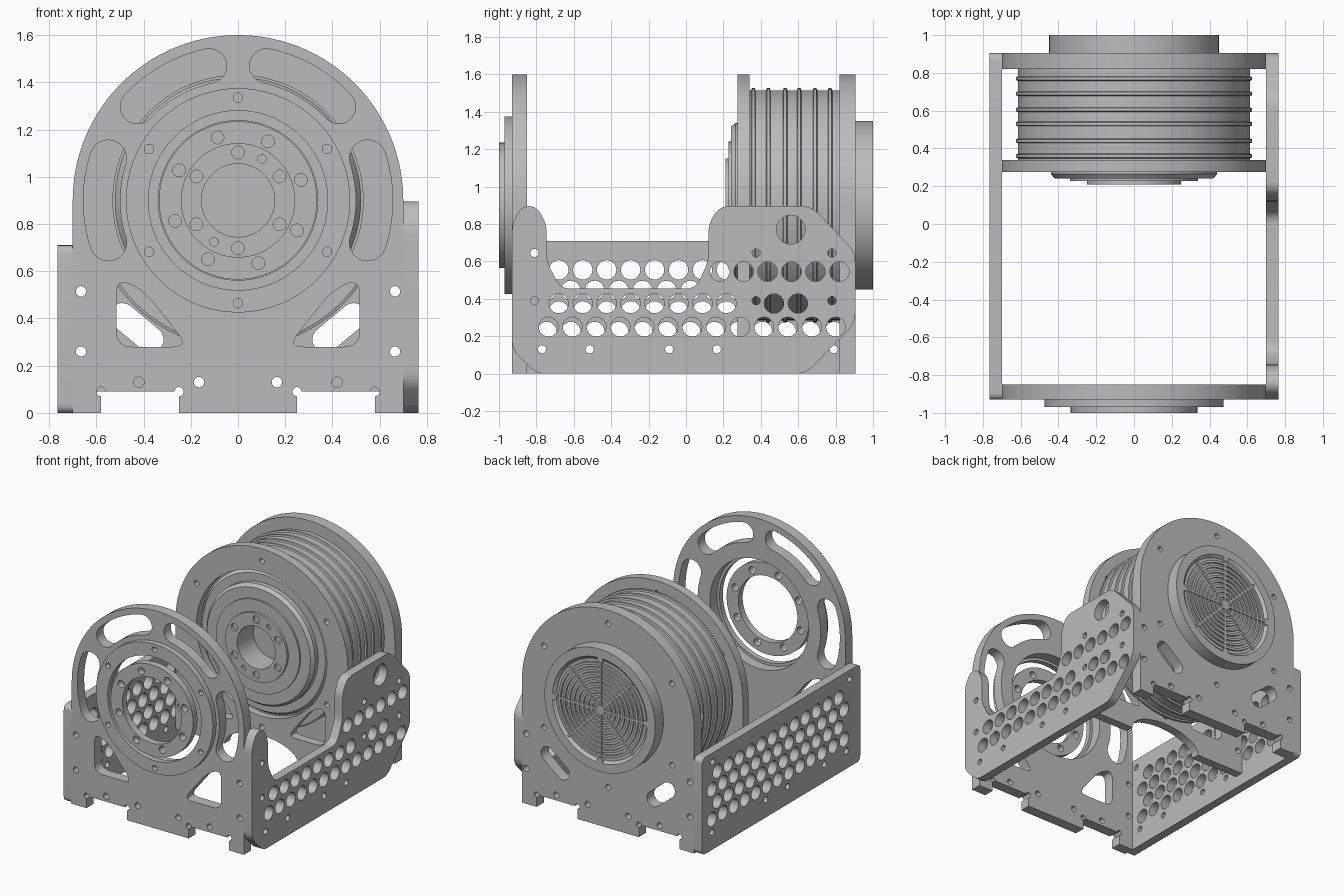
import bpy, bmesh, math
from mathutils import Matrix, Vector

cube = bpy.data.objects.get("Cube")
if cube:
    bpy.data.objects.remove(cube, do_unlink=True)

metal = bpy.data.materials.new("plain grey metal")
metal.use_nodes = True
GREY = (0.5, 0.5, 0.5, 1)
metal.diffuse_color = GREY
bsdf = metal.node_tree.nodes["Principled BSDF"]
bsdf.inputs["Base Color"].default_value = GREY

AXIS = 0.9   # height of the drum axis


# ---- 2D outline helpers ----
def arc(cx, cy, r, a0, a1, n=12, ry=None):
    angles = [math.radians(a0 + (a1 - a0) * i / n) for i in range(n + 1)]
    return [(cx + r * math.cos(a), cy + (ry or r) * math.sin(a)) for a in angles]


def circle(cx, cy, r, n=24):
    return arc(cx, cy, r, 0, 360, n)[:-1]


def bolt_circle(r, hole, count, start=90):
    angles = [math.radians(start + 360 * i / count) for i in range(count)]
    return [circle(r * math.cos(a), AXIS + r * math.sin(a), hole, 20) for a in angles]


def rounded(points, radius):
    out = []
    for i, p in enumerate(points):
        p, a, b = Vector(p), Vector(points[i - 1]), Vector(points[(i + 1) % len(points)])
        d0 = min(radius, (a - p).length * 0.48)
        d1 = min(radius, (b - p).length * 0.48)
        s, e = p + (a - p).normalized() * d0, p + (b - p).normalized() * d1
        for k in range(7):
            t = k / 6
            out.append(tuple(s * (1 - t) ** 2 + p * 2 * t * (1 - t) + e * t * t))
    return out


def arc_slot(ri, ro, a0, a1):
    """Curved slot around the drum axis with round ends."""
    mid, half = (ri + ro) / 2, (ro - ri) / 2
    c0, c1 = [(mid * math.cos(math.radians(a)), AXIS + mid * math.sin(math.radians(a)))
              for a in (a0, a1)]
    return (arc(0, AXIS, ro, a0, a1) + arc(*c1, half, a1, a1 + 180)[1:]
            + arc(0, AXIS, ri, a1, a0)[1:] + arc(*c0, half, a0 + 180, a0 + 360)[1:-1])


def mirrored(loop):
    return [loop, [(-x, y) for x, y in loop]]


# ---- solid helpers ----
def add_object(name, mesh):
    ob = bpy.data.objects.new(name, mesh)
    bpy.context.collection.objects.link(ob)
    mesh.materials.clear()
    mesh.materials.append(metal)
    bpy.ops.object.select_all(action="DESELECT")
    ob.select_set(True)
    bpy.context.view_layer.objects.active = ob
    bpy.ops.object.shade_smooth_by_angle(angle=math.radians(30))
    return ob


def plate(name, loops, lo, hi, side=False):
    """Extrude an outline with holes between lo and hi, along y (or x for side plates)."""
    cu = bpy.data.curves.new(name, "CURVE")
    cu.dimensions, cu.fill_mode, cu.extrude = "2D", "BOTH", (hi - lo) / 2
    for loop in loops:
        sp = cu.splines.new("POLY")
        sp.points.add(len(loop) - 1)
        for pt, (a, b) in zip(sp.points, loop):
            pt.co = (a, b, 0, 1)
        sp.use_cyclic_u = True
    tmp = bpy.data.objects.new(name, cu)
    bpy.context.collection.objects.link(tmp)
    mesh = bpy.data.meshes.new_from_object(
        tmp.evaluated_get(bpy.context.evaluated_depsgraph_get()))
    bpy.data.objects.remove(tmp, do_unlink=True)
    mid = (lo + hi) / 2
    if side:
        m = Matrix(((0, 0, 1, mid), (1, 0, 0, 0), (0, 1, 0, 0), (0, 0, 0, 1)))
    else:
        m = Matrix(((1, 0, 0, 0), (0, 0, -1, mid), (0, 1, 0, 0), (0, 0, 0, 1)))
    bm = bmesh.new()
    bm.from_mesh(mesh)
    bm.transform(m)
    bmesh.ops.remove_doubles(bm, verts=bm.verts, dist=1e-5)
    bmesh.ops.recalc_face_normals(bm, faces=bm.faces)
    bm.to_mesh(mesh)
    bm.free()
    return add_object(name, mesh)


def lathe(name, profile, closed=False):
    """Spin (radius, y) points around the drum axis."""
    bm = bmesh.new()
    vs = [bm.verts.new((r, y, AXIS)) for r, y in profile]
    for a, b in zip(vs, vs[1:] + (vs[:1] if closed else [])):
        bm.edges.new((a, b))
    bmesh.ops.spin(bm, geom=bm.verts[:] + bm.edges[:], cent=(0, 0, AXIS),
                   axis=(0, 1, 0), angle=math.tau, steps=96)
    bmesh.ops.remove_doubles(bm, verts=bm.verts, dist=1e-5)
    bmesh.ops.recalc_face_normals(bm, faces=bm.faces)
    mesh = bpy.data.meshes.new(name)
    bm.to_mesh(mesh)
    bm.free()
    return add_object(name, mesh)


# ---- upright end plates ----
def notch(x0, x1):
    c = 0.02
    return ([(x0, 0)] + arc(x0, 0.09, c, 270, 0, 9) + arc(x1, 0.09, c, 180, -90, 9)
            + [(x1, 0)])


arch = arc(0, AXIS, 0.7, 0, 180, 72)
tabbed = arch + [(-0.7, 0)] + notch(-0.58, -0.25) + notch(0.25, 0.58) + [(0.7, 0)]
raised = arch + [(-0.7, 0.09)] + arc(0, 0.09, 0.3, 180, 0, 24, 0.14) + [(0.7, 0.09)]

edge_holes = [h for z in (0.26, 0.515) for h in mirrored(circle(0.665, z, 0.022))]
foot_holes = [h for x in (0.165, 0.42) for h in mirrored(circle(x, 0.13, 0.022))]
corner_slots = mirrored(rounded([(0.515, 0.28), (0.515, 0.57), (0.4, 0.52), (0.21, 0.28)], 0.07))
windows = mirrored(arc_slot(0.51, 0.655, 43, 78)) + mirrored(arc_slot(0.5, 0.655, -18, 18))

plate("front_plate", [tabbed, circle(0, AXIS, 0.4, 72)] + windows + corner_slots
      + edge_holes + foot_holes, -0.93, -0.85)
plate("middle_plate", [raised, circle(0, AXIS, 0.53, 72)] + corner_slots + edge_holes
      + bolt_circle(0.61, 0.02, 6), 0.275, 0.34)
tilt = math.degrees(math.atan2(0.1, 0.12))
oblong = (arc(0.49, 0.41, 0.055, tilt - 90, tilt + 90)
          + arc(0.37, 0.31, 0.055, tilt + 90, tilt + 270))
plate("rear_plate", [tabbed] + mirrored(oblong) + edge_holes + foot_holes
      + bolt_circle(0.6, 0.02, 6), 0.82, 0.905)

# ---- front bearing flange and hub ring ----
plate("front_flange", [circle(0, AXIS, 0.475, 72), circle(0, AXIS, 0.38, 72)]
      + bolt_circle(0.435, 0.02, 6), -0.97, -0.93)
plate("front_hub_ring", [circle(0, AXIS, 0.335, 72), circle(0, AXIS, 0.24, 72)]
      + bolt_circle(0.28, 0.027, 8, 18), -1.0, -0.95)

# ---- ribbed drum, stepped front face with a blind bore ----
drum = [(0, 0.4), (0.155, 0.4), (0.155, 0.228), (0.34, 0.228), (0.34, 0.24), (0.42, 0.24),
        (0.44, 0.265), (0.44, 0.3), (0.5, 0.3), (0.52, 0.33), (0.615, 0.33)]
for y in (0.36, 0.44, 0.53, 0.605, 0.69, 0.77):
    drum += [(0.615, y - 0.012), (0.626, y - 0.008), (0.626, y + 0.008), (0.615, y + 0.012)]
lathe("drum", drum + [(0.615, 0.83), (0, 0.83)])
plate("drum_face_ring", [circle(0, AXIS, 0.25, 64), circle(0, AXIS, 0.155, 64)]
      + bolt_circle(0.203, 0.027, 6) + bolt_circle(0.203, 0.018, 2, 60), 0.21, 0.229)

# ---- rear cap with vent grille ----
lathe("rear_cap", [(0, 0.9), (0.45, 0.9), (0.45, 1.0), (0.385, 1.0), (0.365, 0.982), (0, 0.982)])
lathe("grille_hub", [(0, 0.98), (0.035, 0.98), (0.035, 0.998), (0, 0.998)])
for i in range(8):
    r = 0.065 + i * 0.037
    lathe("grille_ring", [(r, 0.98), (r + 0.018, 0.98), (r + 0.018, 0.994), (r, 0.994)], True)
for i in range(8):
    a = math.radians(45 * i)
    u, v = Vector((math.cos(a), math.sin(a))), Vector((-math.sin(a), math.cos(a)))
    c = Vector((0, AXIS))
    bar = [c + u * s + v * t for s, t in ((0.03, -0.008), (0.37, -0.008), (0.37, 0.008), (0.03, 0.008))]
    plate("grille_spoke", [[tuple(p) for p in bar]], 0.98, 0.997)
for loop in bolt_circle(0.375, 0.024, 4):
    plate("cap_screw", [loop], 0.97, 1.0)

# ---- perforated side plates ----
PITCH, HOLE = 0.128, 0.052


def hole_row(y, z, count):
    return [circle(y + PITCH * i, z, HOLE) for i in range(count)]


def small_holes(ys, zs):
    return [circle(y, z, 0.022, 16) for y in ys for z in zs]


low_screws = small_holes((-0.77, -0.515, -0.09, 0.165), (0.13,))
left_outline = rounded([
    (-0.93, 0.13), (-0.8, 0), (0.64, 0), (0.905, 0.27), (0.905, 0.65), (0.67, 0.895),
    (0.18, 0.895), (0.12, 0.8), (0.12, 0.6), (0.05, 0.455), (-0.67, 0.455), (-0.745, 0.6),
    (-0.745, 0.8), (-0.8, 0.895), (-0.88, 0.895), (-0.93, 0.8)], 0.05)
plate("left_side_plate", [left_outline, circle(0.56, 0.77, 0.077, 32)]
      + hole_row(0.18, 0.545, 6) + hole_row(-0.68, 0.375, 8) + hole_row(0.47, 0.375, 2)
      + hole_row(-0.735, 0.25, 13) + low_screws
      + small_holes((-0.81, 0.375, 0.78), (0.39, 0.645)), 0.7, 0.765, side=True)

right_outline = rounded([(-0.93, 0), (0.905, 0), (0.905, 0.71), (-0.93, 0.71)], 0.04)
right_rows = [h for i, z in enumerate((0.555, 0.445, 0.335, 0.225))
              for h in hole_row(-0.68 - 0.064 * (i % 2), z, 12 + i % 2)]
plate("right_side_plate", [right_outline] + right_rows + low_screws
      + small_holes((0.79,), (0.13,)) + small_holes((-0.81, 0.78), (0.645,)),
      -0.765, -0.7, side=True)
